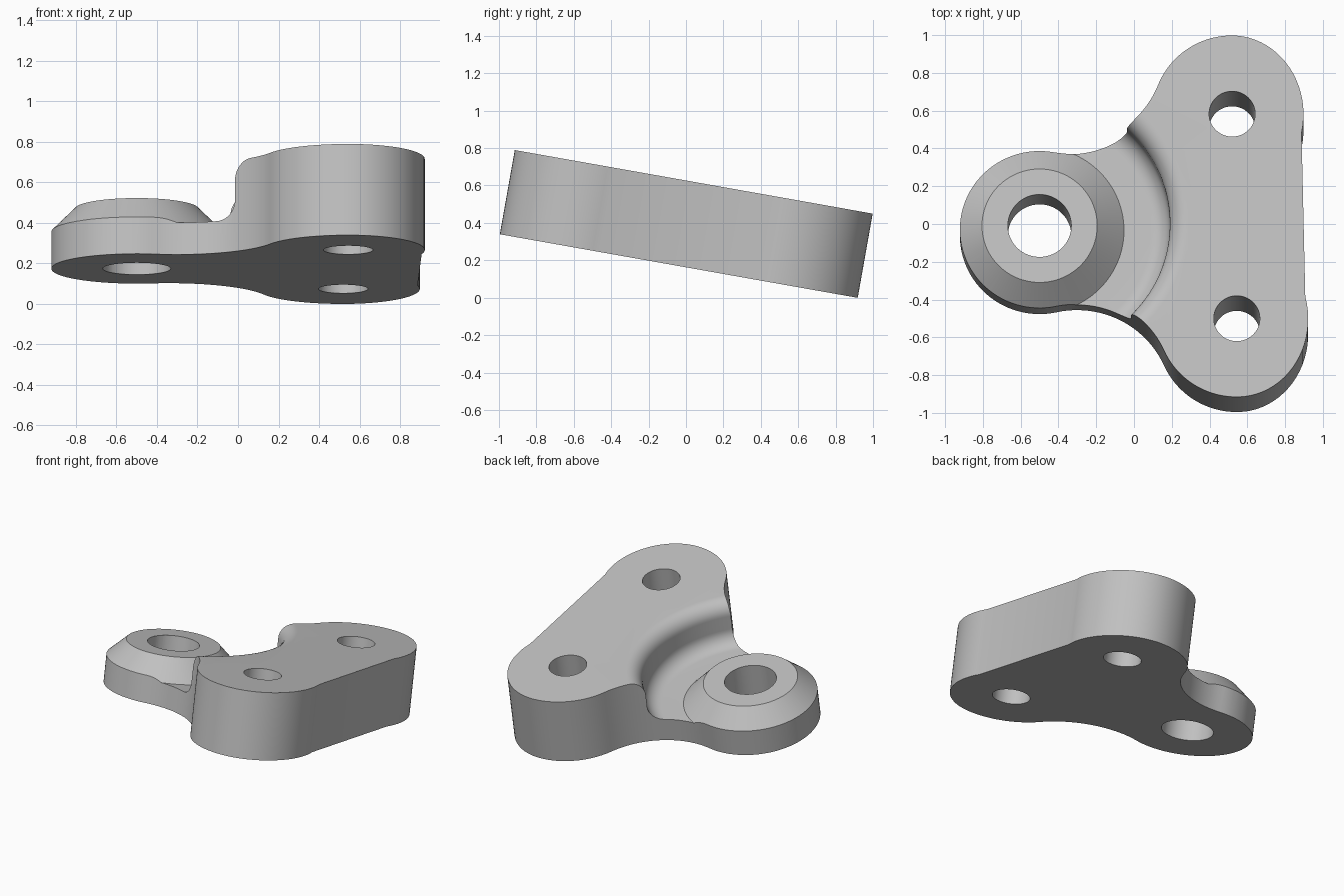
import bpy, bmesh, math
from mathutils import Matrix, Vector

cube = bpy.data.objects.get("Cube")
if cube:
    bpy.data.objects.remove(cube)

THICK = 0.457
BOSS = Vector((-0.5, 0))
LOBE = Vector((0.532, 0.55))
R = 0.422

grey = bpy.data.materials.new("satin grey")
grey.use_nodes = True
grey.diffuse_color = (0.53, 0.53, 0.53, 1)
grey.node_tree.nodes["Principled BSDF"].inputs["Base Color"].default_value = (0.53, 0.53, 0.53, 1)


def arc(center, radius, a0, a1, n):
    """Points along an arc, angles in radians."""
    return [Vector((center[0] + radius * math.cos(a0 + (a1 - a0) * i / n),
                    center[1] + radius * math.sin(a0 + (a1 - a0) * i / n))) for i in range(n + 1)]


def make_object(name, bm):
    bmesh.ops.recalc_face_normals(bm, faces=bm.faces)
    mesh = bpy.data.meshes.new(name)
    bm.to_mesh(mesh)
    bm.free()
    mesh.materials.append(grey)
    obj = bpy.data.objects.new(name, mesh)
    bpy.context.collection.objects.link(obj)
    return obj


def prism(name, points, z0, z1):
    """Closed solid with the given outline."""
    bm = bmesh.new()
    low = [bm.verts.new((p.x, p.y, z0)) for p in points]
    high = [bm.verts.new((p.x, p.y, z1)) for p in points]
    bm.faces.new(low)
    bm.faces.new(high)
    for i in range(len(points)):
        bm.faces.new((low[i - 1], low[i], high[i], high[i - 1]))
    return make_object(name, bm)


def revolve(name, profile, center, steps):
    """Closed solid of revolution; the profile starts and ends on the axis."""
    bm = bmesh.new()
    verts = [bm.verts.new((r, 0, z)) for r, z in profile]
    edges = [bm.edges.new(pair) for pair in zip(verts, verts[1:])]
    bmesh.ops.spin(bm, geom=verts + edges, axis=(0, 0, 1), cent=(0, 0, 0),
                   angle=math.tau, steps=steps, use_duplicate=False)
    bmesh.ops.remove_doubles(bm, verts=bm.verts, dist=1e-5)
    bmesh.ops.translate(bm, vec=(center.x, center.y, 0), verts=bm.verts)
    return make_object(name, bm)


def heading(a, b):
    return math.atan2(b.y - a.y, b.x - a.x)


# Outline: half of it, from the boss tip through the neck fillet to the straight back edge
neck_r = 0.505
mid = (BOSS + LOBE) / 2
along = (LOBE - BOSS).normalized()
half = (LOBE - BOSS).length / 2
neck = mid + Vector((-along.y, along.x)) * math.sqrt((R + neck_r) ** 2 - half ** 2)
a_boss, a_lobe = heading(BOSS, neck), heading(LOBE, neck)
upper = arc(BOSS, R, math.pi, a_boss, 28)
upper += arc(neck, neck_r, a_boss - math.pi, a_lobe - math.pi, 24)[1:]
upper += arc(LOBE, R, a_lobe, math.pi / 2, 20)[1:]
# flattened outer quarter of the lobe, ending just past its widest point
upper += [LOBE + Vector((0.378 * math.cos(t), R * math.sin(t)))
          for t in [math.pi / 2 - i * math.radians(5) for i in range(1, 22)]]
lower = [Vector((p.x, -p.y)) for p in reversed(upper[1:])]
bracket = prism("bracket_body", upper + lower, 0, THICK)

# Cutter that leaves the conical boss, the recessed floor and the rounded step
fillet = 0.1
wall, floor = 0.69, 0.16
profile = [(0, 0.3), (0.305, 0.3), (0.447, floor)]
profile += [tuple(p) for p in arc((wall - fillet, floor + fillet), fillet, -math.pi / 2, 0, 10)]
profile += [tuple(p) for p in arc((wall + fillet, THICK - fillet), fillet, math.pi, math.pi / 2, 10)]
profile += [(wall + fillet, 0.7), (0, 0.7)]
cutters = [revolve("step_cutter", profile, BOSS, 128)]

# Bolt holes
for name, c, r in (("boss_hole", BOSS, 0.168), ("left_hole", LOBE, 0.122),
                   ("right_hole", Vector((LOBE.x, -LOBE.y)), 0.122)):
    cutters.append(prism(name + "_cutter", arc(c, r, 0, math.tau, 64)[:-1], -0.1, 0.8))

for cutter in cutters:
    mod = bracket.modifiers.new(cutter.name, "BOOLEAN")
    mod.operation, mod.solver, mod.object = "DIFFERENCE", "EXACT", cutter
    cutter.hide_render = True

# Bake the cuts, then remove the cutters
bpy.context.view_layer.update()
baked = bpy.data.meshes.new_from_object(bracket.evaluated_get(bpy.context.evaluated_depsgraph_get()))
bracket.modifiers.clear()
bracket.data = baked
for cutter in cutters:
    bpy.data.objects.remove(cutter)

# Tilt the finished part
bracket.data.transform(Matrix.Translation((0, -0.0425, 0.17))
                       @ Matrix.Rotation(math.radians(-10.07), 4, "X")
                       @ Matrix.Translation((0, -0.008, 0))
                       @ Matrix.Rotation(0.0225, 4, "Z"))
bpy.ops.object.select_all(action="DESELECT")
bracket.select_set(True)
bpy.context.view_layer.objects.active = bracket
bpy.ops.object.shade_smooth_by_angle(angle=math.radians(30))
